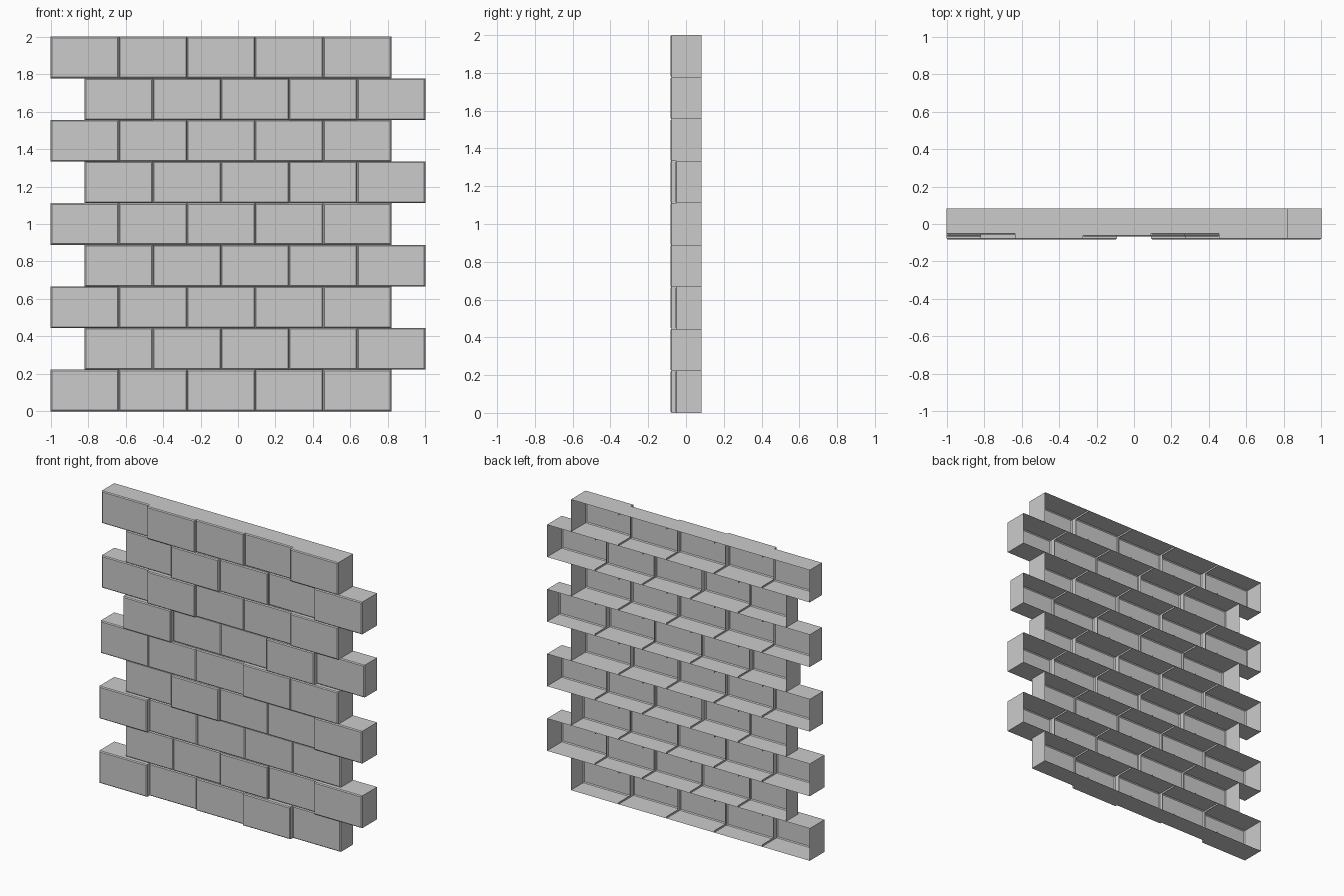
import bpy, bmesh

if "Cube" in bpy.data.objects:
    bpy.data.objects.remove(bpy.data.objects["Cube"])

ROWS, COLS = 9, 5
H = 2.0 / ROWS            # row height
W = 2.0 / 5.5             # brick length
BACK = 0.083
C = 0.006                 # front edge chamfer
DEPTH = {'A': -0.083, 'B': -0.068, 'C': -0.056}
# front depth of each brick, bottom row first
PATTERN = ['ACBAC', 'CCBCA', 'ACCCC', 'CABBA', 'BBBAA',
           'ACCAC', 'CABBA', 'CABCA', 'CABCA']


def quad(bm, *pts):
    bm.faces.new([bm.verts.new(p) for p in pts])


def ring(x0, x1, z0, z1, y, inset=0.0):
    i = inset
    return [(x0 + i, y, z0 + i), (x1 - i, y, z0 + i),
            (x1 - i, y, z1 - i), (x0 + i, y, z1 - i)]


def rib(bm, x, z0, z1, y_front):
    """Joint plate: deep at the front, thin lips along floor and ceiling."""
    y, lip = -0.04, 0.012
    quad(bm, (x, y_front, z0), (x, y, z0), (x, y, z1), (x, y_front, z1))
    for a, b in ((z0, z0 + lip), (z1 - lip, z1)):
        quad(bm, (x, y, a), (x, BACK, a), (x, BACK, b), (x, y, b))


def brick_row(r):
    bm = bmesh.new()
    left = -1.0 + (r % 2) * W / 2
    z0, z1 = r * H, (r + 1) * H
    for c in range(COLS):
        x0, x1 = left + c * W, left + (c + 1) * W
        y = DEPTH[PATTERN[r][c]]
        # chamfered front cap
        edge = ring(x0, x1, z0, z1, y + C)
        face = ring(x0, x1, z0, z1, y, C)
        back = ring(x0, x1, z0, z1, BACK)
        quad(bm, *face)
        for i in range(4):
            j = (i + 1) % 4
            quad(bm, edge[i], edge[j], face[j], face[i])
        # floor, ceiling, and outer ends of the row; the back stays open
        sides = [0, 2] + ([3] if c == 0 else []) + ([1] if c == COLS - 1 else [])
        for i in sides:
            j = (i + 1) % 4
            quad(bm, back[i], back[j], edge[j], edge[i])
        # joint with the next brick
        if c < COLS - 1:
            rib(bm, x1, z0, z1, min(y, DEPTH[PATTERN[r][c + 1]]) + C)
    bmesh.ops.remove_doubles(bm, verts=bm.verts, dist=1e-5)
    bmesh.ops.recalc_face_normals(bm, faces=bm.faces)
    # make the shell face outward
    if sum(f.normal.y for f in bm.faces if abs(f.normal.y) > 0.9) > 0:
        bmesh.ops.reverse_faces(bm, faces=bm.faces)
    mesh = bpy.data.meshes.new("brick_row")
    bm.to_mesh(mesh)
    bm.free()
    ob = bpy.data.objects.new("brick_row_%d" % (r + 1), mesh)
    bpy.context.collection.objects.link(ob)


for r in range(ROWS):
    brick_row(r)
